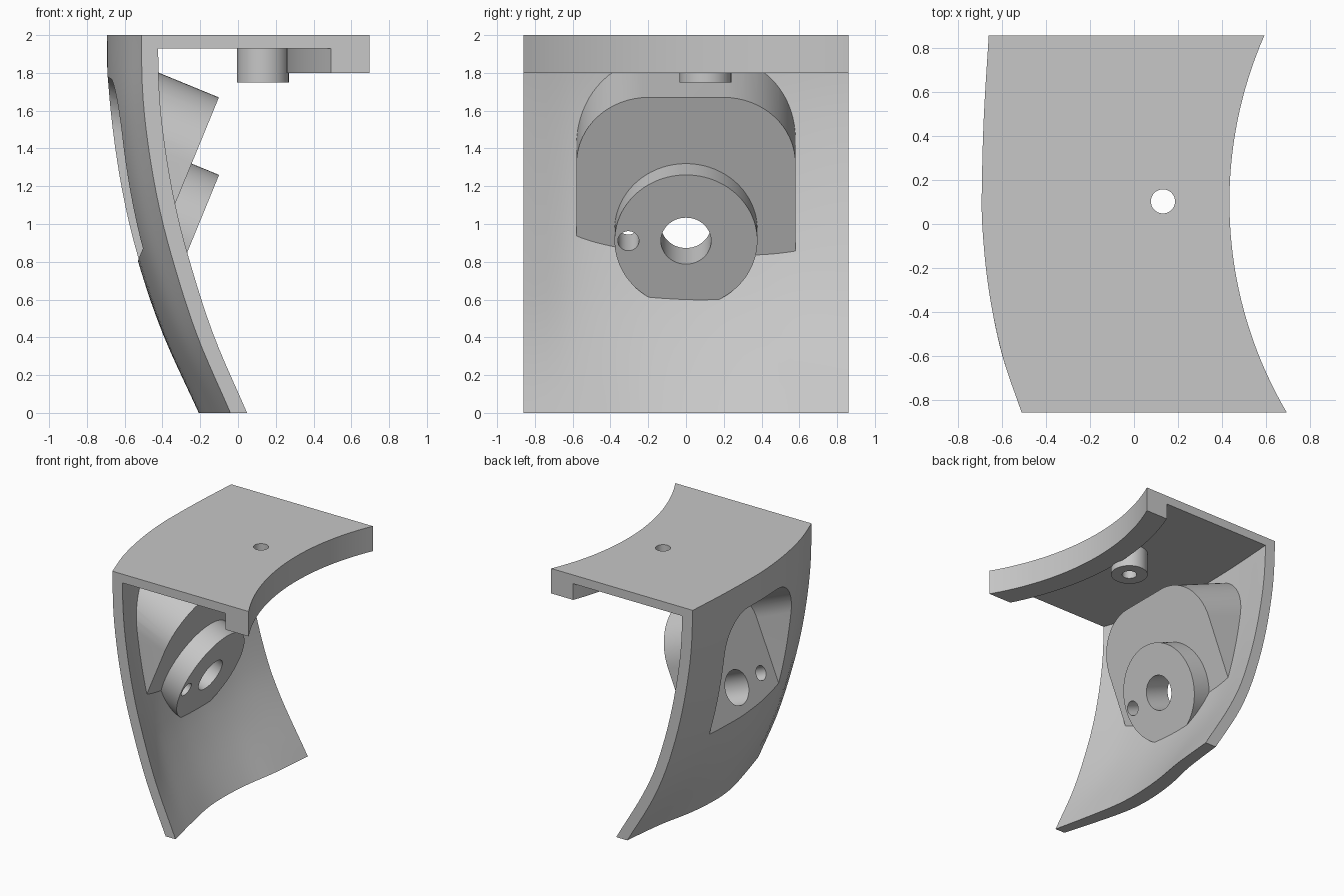
import bpy, bmesh, math
from mathutils import Vector, Matrix

if "Cube" in bpy.data.objects:
    bpy.data.objects.remove(bpy.data.objects["Cube"])

grey = bpy.data.materials.new("plain_grey")
grey.diffuse_color = (0.57, 0.57, 0.57, 1)
grey.use_nodes = True
grey.node_tree.nodes["Principled BSDF"].inputs["Base Color"].default_value = grey.diffuse_color


def make(name, verts, faces):
    me = bpy.data.meshes.new(name)
    me.from_pydata(verts, [], faces)
    bm = bmesh.new()
    bm.from_mesh(me)
    bmesh.ops.recalc_face_normals(bm, faces=bm.faces)
    bm.to_mesh(me)
    bm.free()
    me.materials.append(grey)
    ob = bpy.data.objects.new(name, me)
    bpy.context.collection.objects.link(ob)
    return ob


def prism(name, outline, d0, d1, frame=Matrix()):
    """Extrude a 2D outline from d0 to d1 along the frame's local z."""
    n = len(outline)
    v = [frame @ Vector((p[0], p[1], d)) for d in (d0, d1) for p in outline]
    f = [list(range(n)), list(range(n, 2 * n))]
    f += [[i, (i + 1) % n, n + (i + 1) % n, n + i] for i in range(n)]
    return make(name, v, f)


def circle(cx, cy, r, n=64):
    return [(cx + r * math.cos(2 * math.pi * i / n), cy + r * math.sin(2 * math.pi * i / n)) for i in range(n)]


def combine(a, b, op):
    m = a.modifiers.new(op, 'BOOLEAN')
    m.operation, m.object, m.solver = op, b, 'EXACT'
    bpy.context.view_layer.objects.active = a
    bpy.ops.object.modifier_apply(modifier=m.name)
    bpy.data.objects.remove(b, do_unlink=True)


def spline(pts, t):
    """Smooth interpolation through (key, value) points."""
    k = [p[0] for p in pts]
    v = [p[1] for p in pts]
    n = len(k)
    s = [(v[min(i + 1, n - 1)] - v[max(i - 1, 0)]) / (k[min(i + 1, n - 1)] - k[max(i - 1, 0)]) for i in range(n)]
    i = max(j for j in range(n - 1) if t >= k[j] - 1e-9 or j == 0)
    h = k[i + 1] - k[i]
    u = (t - k[i]) / h
    return ((2*u**3 - 3*u**2 + 1) * v[i] + (u**3 - 2*u**2 + u) * h * s[i]
            + (3*u**2 - 2*u**3) * v[i + 1] + (u**3 - u**2) * h * s[i + 1])


# Curved wall: front edge profile plus a bulge across the width
PROFILE = [(0, -.04), (.42, -.22), (.86, -.36), (1.15, -.43), (1.45, -.48), (1.7, -.505), (2, -.512)]
BULGE_TOP = [(-.86, 0), (-.6, .088), (-.3, .15), (0, .18), (.2, .181), (.5, .172), (.86, .15)]
BULGE_MID = [(-.86, 0), (-.6, .108), (-.3, .163), (0, .184), (.2, .185), (.5, .176), (.86, .13)]
BULGE_LOW = [(-.86, 0), (-.6, .075), (-.3, .15), (-.08, .168), (.2, .145), (.49, .085), (.86, .04)]
MID = .85


def bulge(y, z):
    if z < MID:
        t = math.sin(z / MID * math.pi / 2)
        return spline(BULGE_LOW, y) * (1 - t) + spline(BULGE_MID, y) * t
    t = (z - MID) / (2 - MID)
    return spline(BULGE_MID, y) * (1 - t) + spline(BULGE_TOP, y) * t


def outer(y, z):
    return spline(PROFILE, z) - bulge(y, z)


def inner(y, z):
    return spline(PROFILE, z) + .088 - bulge(y, z) * min(.98, .77 + .35 * z)


def loft(name, fa, fb, ny=28, nz=24):
    """Closed solid between two x(y, z) surfaces."""
    verts = [(f(y, z), y, z) for f in (fa, fb)
             for z in [2 * j / nz for j in range(nz + 1)]
             for y in [-.86 + 1.72 * i / ny for i in range(ny + 1)]]
    w, off = ny + 1, (ny + 1) * (nz + 1)
    faces = []
    for o in (0, off):
        faces += [[o + j*w + i, o + j*w + i + 1, o + (j+1)*w + i + 1, o + (j+1)*w + i]
                  for j in range(nz) for i in range(ny)]
    ring = ([i for i in range(w)] + [j*w + ny for j in range(1, nz + 1)]
            + [nz*w + i for i in range(ny - 1, -1, -1)] + [j*w for j in range(nz - 1, 0, -1)])
    for a, b in zip(ring, ring[1:] + ring[:1]):
        faces.append([a, b, off + b, off + a])
    return make(name, verts, faces)


body = loft("curved_bracket", outer, inner)

# Top plate with a concave edge and a deeper rim along it
CX, CY = 2.325, .1
YS = [-.86 + 1.72 * i / 40 for i in range(41)]


def arc(r):
    return [(CX - math.sqrt(r * r - (y - CY) ** 2), y) for y in YS]


plate = prism("top_plate", arc(1.89) + [(outer(y, 2) + .03, y) for y in reversed(YS)], 1.93, 2)
combine(body, plate, 'UNION')
combine(body, prism("rim", arc(1.89) + arc(2.07)[::-1], 1.8, 2), 'UNION')

# Post under the plate
combine(body, prism("post", circle(.132, .103, .137), 1.75, 1.97), 'UNION')

# Tilted mount frame: local x = across, local y = up the face, local z = out of the face
out = Vector((.925, 0, -.38)).normalized()
up = Vector((.38, 0, .925)).normalized()
O = Vector((-.389, 0, .97))
side = Vector((0, 1, 0))
frame = Matrix((side, up, out)).transposed().to_4x4()
frame.translation = O


def arch(half, top, r, bottom=-1.0, n=16):
    right = [(half - r + r * math.cos(a), top - r + r * math.sin(a))
             for a in [math.pi / 2 * i / n for i in range(n + 1)]]
    return [(half, bottom)] + right + [(-x, y) for x, y in reversed(right)] + [(-half, bottom)]


# Mount block and round boss, trimmed to the wall's outer surface
mount = prism("mount_block", arch(.58, .757, .38), -.9, 0, frame)
combine(mount, prism("round_boss", circle(0, 0, .378, 96), -.3, .157, frame), 'UNION')
combine(mount, loft("envelope", lambda y, z: outer(y, z) + .01, lambda y, z: 1.5), 'INTERSECT')
combine(body, mount, 'UNION')

# Pocket behind the mount, then the through holes
combine(body, prism("pocket", arch(.455, .632, .255), -1.2, -.068, frame), 'DIFFERENCE')
combine(body, prism("centre_hole", circle(0, 0, .133), -.6, .4, frame), 'DIFFERENCE')
combine(body, prism("pin_hole", circle(-.305, 0, .056, 40), -.6, .4, frame), 'DIFFERENCE')
combine(body, prism("plate_hole", circle(.132, .103, .055, 40), 1.6, 2.2), 'DIFFERENCE')

bpy.ops.object.select_all(action='DESELECT')
body.select_set(True)
bpy.context.view_layer.objects.active = body
bpy.ops.object.shade_smooth_by_angle(angle=math.radians(25))
